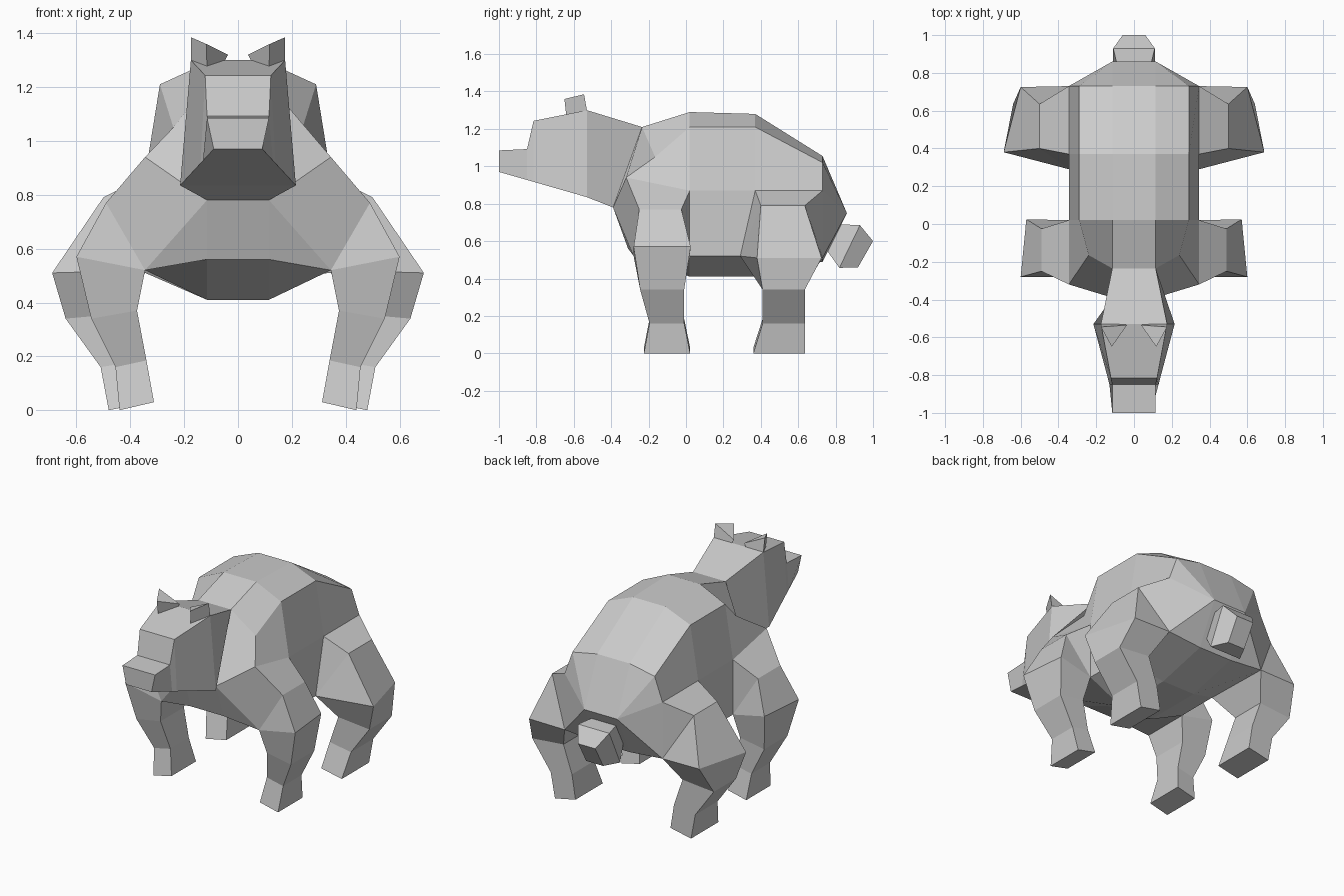
import bpy, bmesh

if "Cube" in bpy.data.objects:
    bpy.data.objects.remove(bpy.data.objects["Cube"])


def loft(name, rings):
    """Skin a list of equal-length rings; coincident points collapse to triangles."""
    bm = bmesh.new()
    pool = {}

    def vert(p):
        key = tuple(round(c, 4) for c in p)
        if key not in pool:
            pool[key] = bm.verts.new(key)
        return pool[key]

    def face(points):
        vs = list(dict.fromkeys(vert(p) for p in points))
        if len(vs) > 2 and bm.faces.get(vs) is None:
            bm.faces.new(vs)

    n = len(rings[0])
    for a, b in zip(rings, rings[1:]):
        for i in range(n):
            j = (i + 1) % n
            face([a[i], a[j], b[j], b[i]])
    face(rings[0])
    face(rings[-1])
    bmesh.ops.recalc_face_normals(bm, faces=bm.faces)
    mesh = bpy.data.meshes.new(name)
    bm.to_mesh(mesh)
    bm.free()
    ob = bpy.data.objects.new(name, mesh)
    bpy.context.collection.objects.link(ob)
    return ob


def flip(ring):
    return [(-x, y, z) for x, y, z in ring]


def symmetric(name, halves):
    """Loft from right-hand half rings."""
    return loft(name, [h + flip(h)[::-1] for h in halves])


def pair(name, rings):
    loft(name + "_right", rings)
    loft(name + "_left", [flip(r) for r in rings])


# Body: neck opening, chest, shoulder, hip, rump, tail root
nape, throat, rump = (.115, -.235, 1.21), (.115, -.39, .78), (.115, .86, .75)


def section(y, top, shoulder, low, bottom, y_low=None, y_bottom=None):
    return [(.115, y, top), (.29, y, shoulder), (.345, y, .87),
            (.345, y_low or y, low), (.115, y_bottom or y, bottom)]


symmetric("body", [
    [nape, nape, throat, throat, throat],
    [nape, (.24, -.165, 1.05), (.345, -.32, .94), (.345, -.28, .52), (.115, -.31, .56)],
    section(.02, 1.29, 1.21, .52, .41),
    section(.37, 1.28, 1.21, .52, .41, .29, .40),
    section(.73, 1.055, 1.02, .51, .49),
    [rump] * 5,
])

# Head with stepped snout
symmetric("head", [
    [nape, throat],
    [(.175, -.53, 1.30), (.215, -.53, .835)],
    [(.122, -.815, 1.243), (.139, -.815, .917)],
    [(.115, -.85, 1.092), (.13, -.85, .927)],
    [(.115, -1.0, 1.085), (.09, -1.0, .97)],
])

# Ears
pair("ear", [
    [(.175, -.53, 1.30), (.05, -.53, 1.295), (.115, -.64, 1.27)],
    [(.175, -.545, 1.385), (.037, -.535, 1.32), (.118, -.65, 1.36)],
])

# Tail
symmetric("tail", [
    [(.085, .825, .69), (.085, .75, .555)],
    [(.11, .93, .685), (.11, .82, .457)],
    [(.06, 1.0, .60), (.06, .92, .46)],
])


def leg(name, top, low, ridge, elbow, lower):
    """Edges are (front, back) point pairs; lower holds (inner, outer) edges."""
    rings = [[e[0], e[1], low[1], low[0]] for e in (top, ridge, elbow)]
    for yf, yb, (xo, zo), (xi, zi) in lower:
        rings.append([(xo, yf, zo), (xo, yb, zo), (xi, yb, zi), (xi, yf, zi)])
    pair(name, rings)


# Front legs: shoulder, elbow, knee, ankle, foot
leg("front_leg",
    [(.345, -.32, .94), (.345, .02, .87)],
    [(.345, -.28, .52), (.345, .02, .52)],
    [(.49, -.25, .77), (.49, -.025, .77)],
    [(.60, -.28, .57), (.57, .025, .57)],
    [(-.245, -.01, (.545, .34), (.375, .37)),
     (-.195, -.01, (.455, .16), (.34, .185)),
     (-.225, .022, (.44, 0), (.312, .03))])

# Rear legs
leg("rear_leg",
    [(.345, .37, .87), (.345, .73, .87)],
    [(.345, .29, .52), (.345, .73, .51)],
    [(.50, .40, .79), (.50, .635, .79)],
    [(.69, .38, .51), (.60, .725, .51)],
    [(.41, .635, (.64, .34), (.42, .36)),
     (.41, .635, (.51, .16), (.36, .185)),
     (.36, .635, (.48, 0), (.335, .03))])
